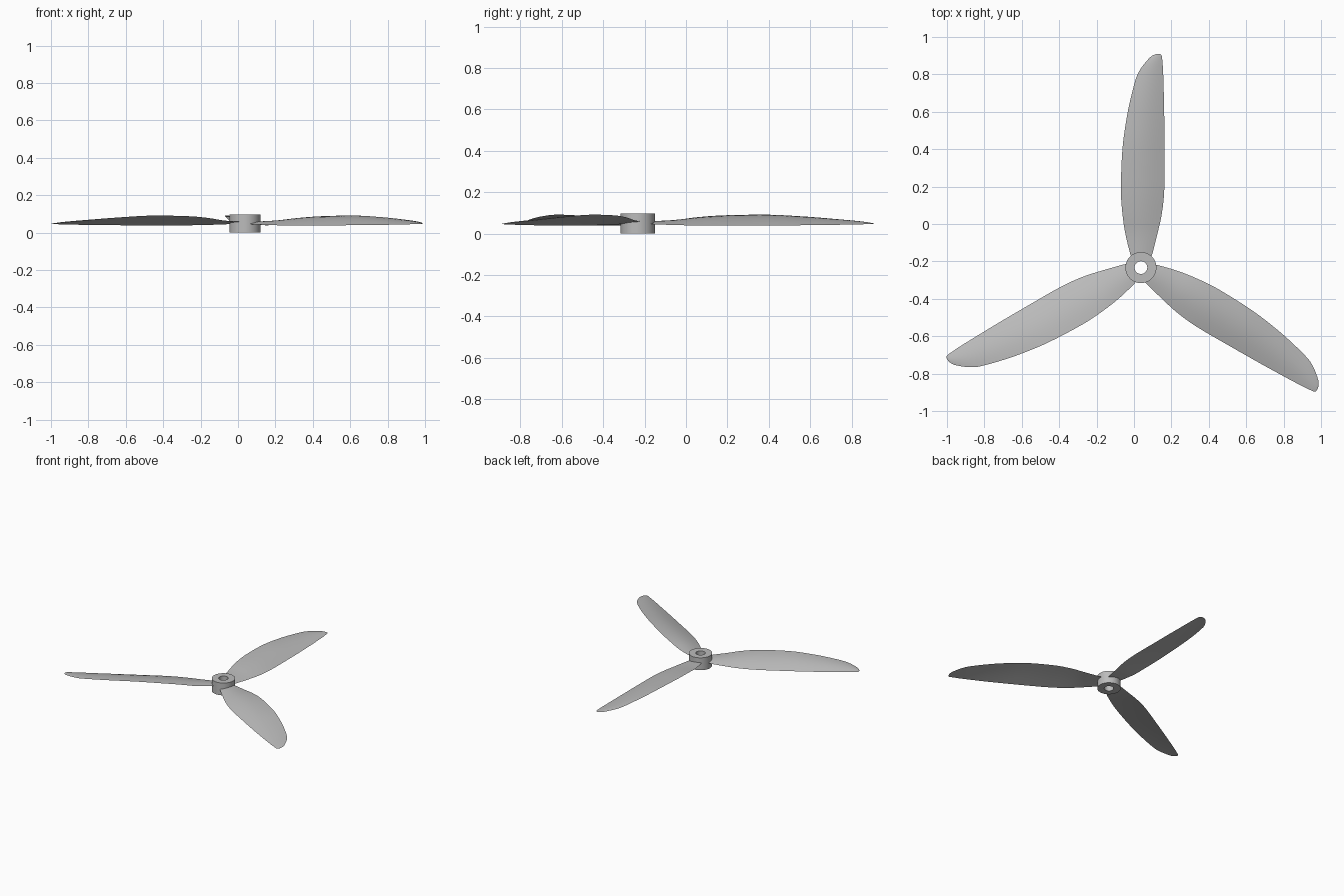
import bpy
import bmesh
import math
from mathutils import Vector, Matrix

cube = bpy.data.objects.get("Cube")
if cube:
    bpy.data.objects.remove(cube, do_unlink=True)

CENTRE = Vector((0.037, -0.233, 0))
HUB_RADIUS, HOLE_RADIUS, HUB_HEIGHT = 0.083, 0.034, 0.097
CHORD_STEPS = 12
SPAN_STEPS = 4

grey = bpy.data.materials.new("plain grey")
grey.use_nodes = True
colour = (0.5, 0.5, 0.5, 1)
grey.diffuse_color = colour
grey.node_tree.nodes["Principled BSDF"].inputs["Base Color"].default_value = colour


def finish(name, bm, angle):
    """Turn a bmesh into a smooth-shaded object at the hub centre."""
    bmesh.ops.recalc_face_normals(bm, faces=bm.faces)
    mesh = bpy.data.meshes.new(name)
    bm.to_mesh(mesh)
    bm.free()
    mesh.materials.append(grey)
    obj = bpy.data.objects.new(name, mesh)
    bpy.context.collection.objects.link(obj)
    obj.location = CENTRE
    bpy.ops.object.select_all(action="DESELECT")
    obj.select_set(True)
    bpy.context.view_layer.objects.active = obj
    bpy.ops.object.shade_smooth_by_angle(angle=math.radians(angle))
    return obj


def loft(bm, rings, closed):
    """Skin a list of vertex rings; join last to first, or cap both ends."""
    count = len(rings)
    for i in range(count if closed else count - 1):
        a, b = rings[i], rings[(i + 1) % count]
        for j in range(len(a)):
            k = (j + 1) % len(a)
            bm.faces.new((a[j], a[k], b[k], b[j]))
    if not closed:
        bm.faces.new(rings[0])
        bm.faces.new(rings[-1])


def spline(points, steps):
    """Catmull-Rom curve through the points."""
    padded = [points[0]] + points + [points[-1]]
    out = []
    for p, q, r, s in zip(padded, padded[1:], padded[2:], padded[3:]):
        for n in range(steps):
            t = n / steps
            out.append(q + (r - p) * t / 2
                       + (p * 2 - q * 5 + r * 4 - s) * t * t / 2
                       + (q * 3 - p - r * 3 + s) * t ** 3 / 2)
    return out + [points[-1]]


# Hub: a short tube with a shaft hole
bm = bmesh.new()
profile = [(HOLE_RADIUS, 0), (HUB_RADIUS, 0), (HUB_RADIUS, HUB_HEIGHT), (HOLE_RADIUS, HUB_HEIGHT)]
rings = []
for i in range(64):
    turn = Matrix.Rotation(math.tau * i / 64, 3, "Z")
    rings.append([bm.verts.new(turn @ Vector((r, 0, z))) for r, z in profile])
loft(bm, rings, True)
finish("hub", bm, 30)

# Blade stations: radius, raised edge x, raised edge z, low edge x, low edge z
stations = [Vector(s) for s in (
    (0.05, -0.045, 0.055, 0.05, 0.047),
    (0.07, -0.056, 0.058, 0.06, 0.045),
    (0.18, -0.083, 0.065, 0.088, 0.041),
    (0.29, -0.099, 0.079, 0.112, 0.039),
    (0.42, -0.107, 0.088, 0.125, 0.039),
    (0.63, -0.099, 0.091, 0.126, 0.039),
    (0.79, -0.078, 0.083, 0.125, 0.04),
    (0.9, -0.056, 0.075, 0.123, 0.041),
    (1.01, -0.027, 0.065, 0.12, 0.043),
    (1.06, -0.003, 0.06, 0.118, 0.044),
    (1.1, 0.027, 0.055, 0.115, 0.045),
    (1.13, 0.056, 0.05, 0.112, 0.045),
    (1.142, 0.083, 0.047, 0.104, 0.045))]


def build_blade(name, angle):
    bm = bmesh.new()
    rings = []
    for radius, x0, z0, x1, z1 in spline(stations, SPAN_STEPS):
        chord = x1 - x0
        ring = []
        # Over the top from raised to low edge, then back underneath
        for n in range(2 * CHORD_STEPS):
            top = n <= CHORD_STEPS
            u = (n if top else 2 * CHORD_STEPS - n) / CHORD_STEPS
            u = (1 - math.cos(math.pi * u)) / 2
            bulge = chord * math.sin(math.pi * u) * (0.055 if top else 0.01)
            ring.append(bm.verts.new((x0 + chord * u, radius, z0 + (z1 - z0) * u + bulge)))
        rings.append(ring)
    loft(bm, rings, False)
    bmesh.ops.rotate(bm, verts=bm.verts, cent=(0, 0, 0),
                     matrix=Matrix.Rotation(math.radians(angle), 3, "Z"))
    finish(name, bm, 50)


for name, angle in (("back_blade", 0), ("right_blade", 120), ("left_blade", 240)):
    build_blade(name, angle)
